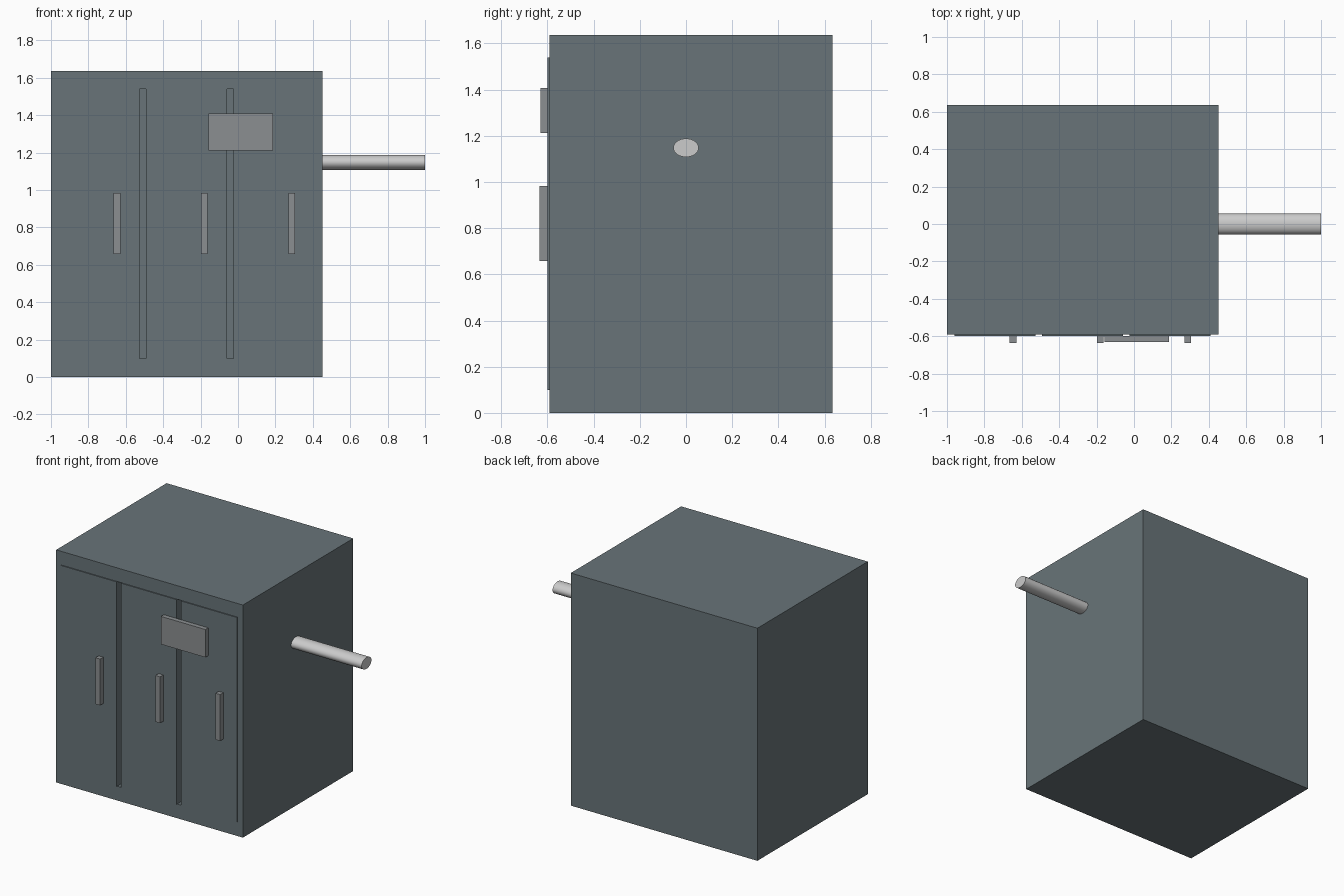
import bpy
import math

if "Cube" in bpy.data.objects:
    bpy.data.objects.remove(bpy.data.objects["Cube"])


def material(name, rgb):
    m = bpy.data.materials.new(name)
    m.diffuse_color = (*rgb, 1)
    m.use_nodes = True
    m.node_tree.nodes["Principled BSDF"].inputs["Base Color"].default_value = m.diffuse_color
    return m


def box(name, x, y, z, mat=None):
    """Axis-aligned box from (min, max) pairs."""
    bpy.ops.mesh.primitive_cube_add(
        size=1, location=[(a + b) / 2 for a, b in (x, y, z)])
    o = bpy.context.object
    o.name = name
    o.scale = [b - a for a, b in (x, y, z)]
    bpy.ops.object.transform_apply(location=False, rotation=False, scale=True)
    if mat:
        o.data.materials.append(mat)
    return o


slate = material("slate", (0.14, 0.175, 0.19))
grey = material("mid_grey", (0.26, 0.275, 0.285))

FRONT = -0.592
DOOR_Z = (0.10, 1.54)
POCKET = -0.52

# Cabinet body with a recess that holds the doors
body = box("cabinet_body", (-1.0, 0.452), (FRONT, 0.635), (0, 1.636), slate)
cutter = box("recess_cutter", (-0.96, 0.41), (-0.7, POCKET), DOOR_Z, slate)
cutter.hide_render = True
mod = body.modifiers.new("recess", 'BOOLEAN')
mod.object = cutter
mod.operation = 'DIFFERENCE'
mod.solver = 'EXACT'
bpy.context.view_layer.objects.active = body
bpy.ops.object.modifier_apply(modifier=mod.name)
bpy.data.objects.remove(cutter)

# Three doors, slightly proud of the body, with gaps between, each with a handle
for i in range(3):
    x = -0.96 + i * 0.468
    box(f"door_{i + 1}", (x, x + 0.434), (-0.599, POCKET), DOOR_Z, slate)
    hx = -0.647 + i * 0.467
    box(f"door_handle_{i + 1}", (hx - 0.018, hx + 0.018), (-0.635, -0.598),
        (0.657, 0.983), grey)

# Control panel on the front
box("control_panel", (-0.158, 0.188), (-0.631, -0.598), (1.212, 1.408), grey)

# Oval pipe coming out of the right side
bpy.ops.mesh.primitive_cylinder_add(
    vertices=32, radius=1, depth=0.56, location=(0.72, 0, 1.148),
    rotation=(0, math.pi / 2, 0))
pipe = bpy.context.object
pipe.name = "side_pipe"
pipe.scale = (0.04, 0.055, 1)
bpy.ops.object.transform_apply(location=False, rotation=True, scale=True)
bpy.ops.object.shade_smooth_by_angle()
